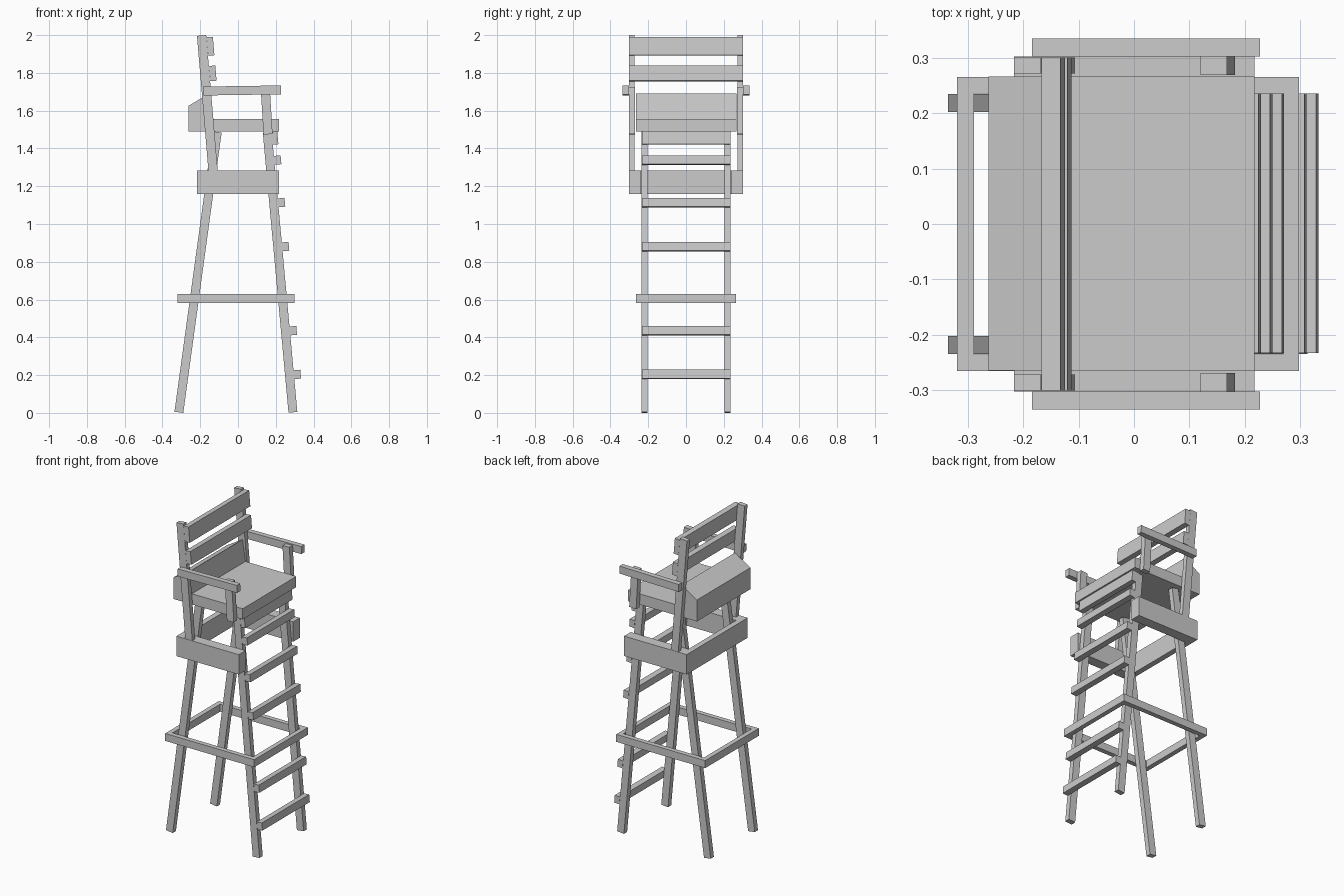
import bpy, bmesh, math

if "Cube" in bpy.data.objects:
    bpy.data.objects.remove(bpy.data.objects["Cube"])


def box(name, center, size, tilt=0.0):
    """Rectangular board, tilted about the y axis."""
    bpy.ops.mesh.primitive_cube_add(size=1, location=center, rotation=(0, tilt, 0))
    ob = bpy.context.object
    ob.name = name
    ob.scale = size
    return ob


def bar(name, a, b, w, y0, y1):
    """Straight board in the xz plane from a to b, w wide, spanning y0..y1."""
    dx, dz = b[0] - a[0], b[1] - a[1]
    return box(name, ((a[0] + b[0]) / 2, (y0 + y1) / 2, (a[1] + b[1]) / 2),
               (w, y1 - y0, math.hypot(dx, dz)), math.atan2(dx, dz))


def slab(name, x0, x1, y0, y1, z0, z1):
    return box(name, ((x0 + x1) / 2, (y0 + y1) / 2, (z0 + z1) / 2),
               (x1 - x0, y1 - y0, z1 - z0))


def front_x(z):      # centre line of the front legs
    return 0.291 - 0.0918 * z


def post_x(z):       # centre line of the backrest posts
    return -0.193 + 0.085 * (2.0 - z)


def both(fn, name, *args, y0, y1, tail=()):
    """Build a part on the left and right sides."""
    for side, (p, q) in (("left", (y0, y1)), ("right", (-y1, -y0))):
        fn(f"{name}_{side}", *args, p, q, *tail)


# Legs
both(bar, "front_leg", (front_x(0.003), 0.003), (front_x(1.485), 1.485), 0.047, y0=0.203, y1=0.235)
both(bar, "back_leg", (-0.313, 0.003), (-0.110, 1.487), 0.047, y0=0.203, y1=0.235)

# Ladder rungs on the front of the front legs
leg_tilt = math.atan(-0.0918)
for i, (z0, z1) in enumerate([(0.18, 0.227), (0.412, 0.459), (0.857, 0.904),
                              (1.09, 1.137), (1.315, 1.362), (1.421, 1.489)]):
    z = (z0 + z1) / 2
    t = 0.036 if i < 5 else 0.03
    box(f"rung_{i + 1}", (front_x(z) + 0.0235 + t / 2, 0.0015, z), (t, 0.47, z1 - z0), leg_tilt)

# Lower bracing frame
both(slab, "brace_side", -0.32, 0.299, y0=0.236, y1=0.266, tail=(0.583, 0.63))
slab("brace_front", 0.27, 0.299, -0.236, 0.236, 0.583, 0.63)
slab("brace_back", -0.32, -0.29, -0.236, 0.236, 0.583, 0.63)

# Upper boards around the legs, open at the front
both(slab, "apron_side", -0.217, 0.218, y0=0.237, y1=0.303, tail=(1.158, 1.283))
slab("apron_back", -0.217, -0.182, -0.237, 0.237, 1.158, 1.283)

# Seat with raised rear block, extruded from its side profile
profile = [(-0.263, 1.49), (0.218, 1.49), (0.218, 1.557), (-0.135, 1.557),
           (-0.155, 1.69), (-0.263, 1.625)]
bm = bmesh.new()
face = bm.faces.new([bm.verts.new((x, -0.265, z)) for x, z in profile])
ext = bmesh.ops.extrude_face_region(bm, geom=[face])
bmesh.ops.translate(bm, vec=(0, 0.532, 0),
                    verts=[g for g in ext["geom"] if isinstance(g, bmesh.types.BMVert)])
bmesh.ops.recalc_face_normals(bm, faces=bm.faces)
mesh = bpy.data.meshes.new("seat")
bm.to_mesh(mesh)
bm.free()
bpy.context.collection.objects.link(bpy.data.objects.new("seat", mesh))

# Backrest posts and slats
both(bar, "back_post", (post_x(1.25), 1.25), (post_x(1.998), 1.998), 0.049, y0=0.272, y1=0.301)
for name, z0, z1 in (("top_slat", 1.892, 1.99), ("lower_slat", 1.757, 1.838)):
    z = (z0 + z1) / 2
    box(name, (post_x(z) + 0.042, 0, z), (0.034, 0.602, z1 - z0), math.atan(-0.085))

# Armrests and their posts
both(bar, "arm_post", (0.159, 1.475), (0.144, 1.725), 0.048, y0=0.27, y1=0.303)
both(bar, "armrest", (-0.184, 1.704), (0.228, 1.71), 0.047, y0=0.303, y1=0.336)
